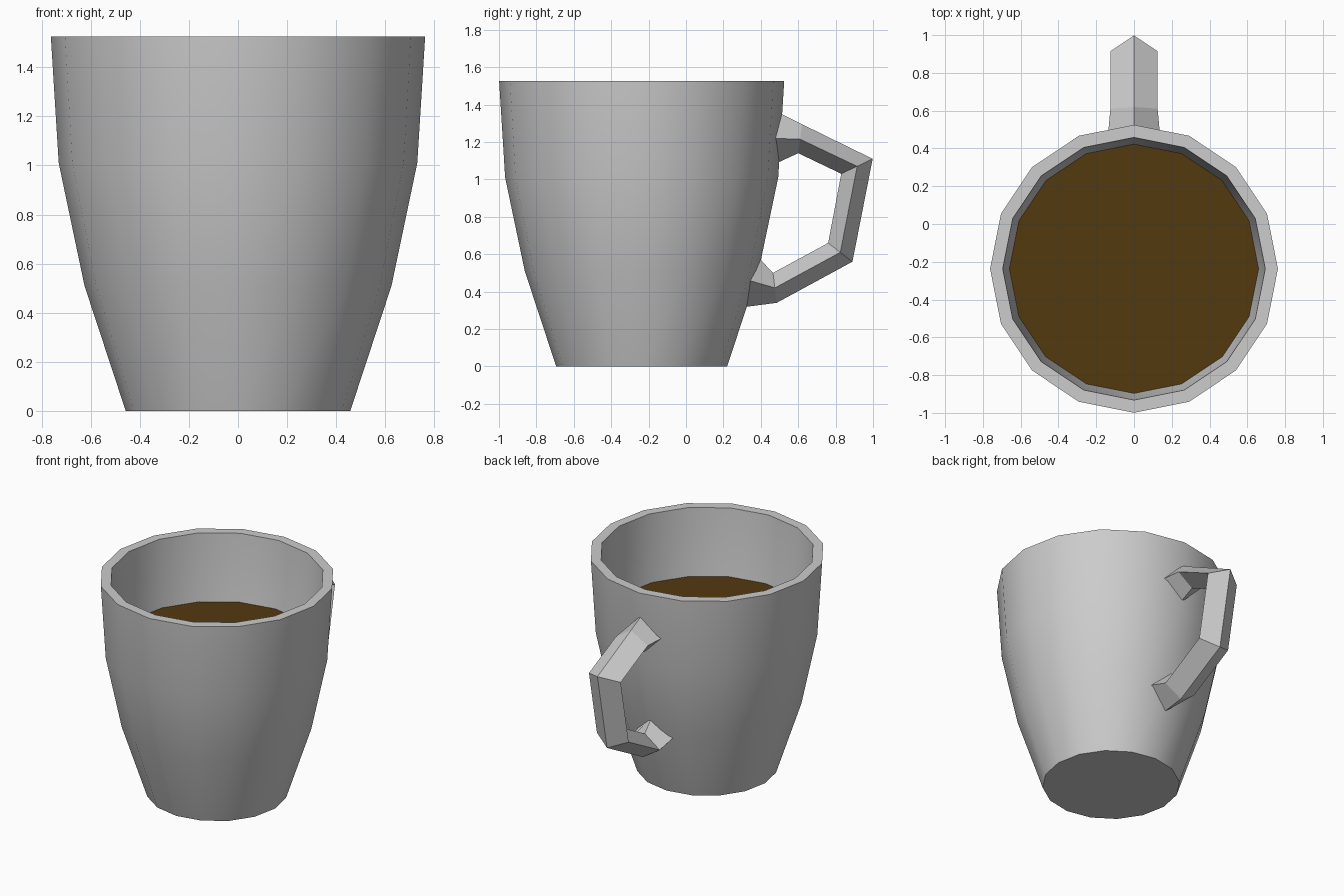
import bpy
import bmesh
import math

SIDES = 16
CUP_Y = -0.237

cube = bpy.data.objects.get("Cube")
if cube:
    bpy.data.objects.remove(cube, do_unlink=True)


def make_material(name, rgb):
    mat = bpy.data.materials.new(name)
    mat.use_nodes = True
    color = (*rgb, 1.0)
    mat.diffuse_color = color
    mat.node_tree.nodes["Principled BSDF"].inputs["Base Color"].default_value = color
    return mat


def finish(name, bm, mat):
    bmesh.ops.recalc_face_normals(bm, faces=bm.faces)
    mesh = bpy.data.meshes.new(name)
    bm.to_mesh(mesh)
    bm.free()
    mesh.materials.append(mat)
    obj = bpy.data.objects.new(name, mesh)
    bpy.context.collection.objects.link(obj)
    return obj


def loft(bm, rings):
    """Skin closed rings of points and cap both ends."""
    rows = [[bm.verts.new(p) for p in ring] for ring in rings]
    for a, b in zip(rows, rows[1:]):
        n = len(a)
        for i in range(n):
            j = (i + 1) % n
            bm.faces.new((a[i], a[j], b[j], b[i]))
    bm.faces.new(rows[0])
    bm.faces.new(rows[-1])


def circle(r, z):
    angles = [math.tau * i / SIDES for i in range(SIDES)]
    return [(r * math.cos(a), CUP_Y + r * math.sin(a), z) for a in angles]


ceramic = make_material("grey ceramic", (0.604, 0.604, 0.604))
coffee = make_material("dark brown coffee", (0.088, 0.041, 0.005))

# Cup: outer wall, rim and inner wall as one turned profile
profile = [(0.457, 0), (0.625, 0.51), (0.73, 1.01), (0.762, 1.525),
           (0.695, 1.525), (0.657, 1.01), (0.56, 0.52), (0.41, 0.07)]
bm = bmesh.new()
loft(bm, [circle(r, z) for r, z in profile])
cup = finish("cup", bm, ceramic)
bpy.ops.object.select_all(action="DESELECT")
cup.select_set(True)
bpy.context.view_layer.objects.active = cup
bpy.ops.object.shade_smooth_by_angle(angle=math.radians(30))

# Liquid surface
bm = bmesh.new()
bm.faces.new([bm.verts.new(p) for p in circle(0.66, 1.05)])
finish("coffee_surface", bm, coffee)

# Handle: diamond sections as outer ridge, side ridge, inner ridge, half width
sections = [
    ((0.49, 1.36), (0.45, 1.22), (0.47, 1.08), 0.14),
    ((0.62, 1.295), (0.61, 1.215), (0.60, 1.14), 0.125),
    ((0.998, 1.11), (0.915, 1.07), (0.83, 1.03), 0.125),
    ((0.89, 0.56), (0.825, 0.61), (0.76, 0.66), 0.125),
    ((0.485, 0.34), (0.475, 0.42), (0.465, 0.50), 0.125),
    ((0.30, 0.316), (0.32, 0.465), (0.385, 0.585), 0.14),
]
bm = bmesh.new()
loft(bm, [[(0, *outer), (w, *side), (0, *inner), (-w, *side)]
          for outer, side, inner, w in sections])
finish("handle", bm, ceramic)
